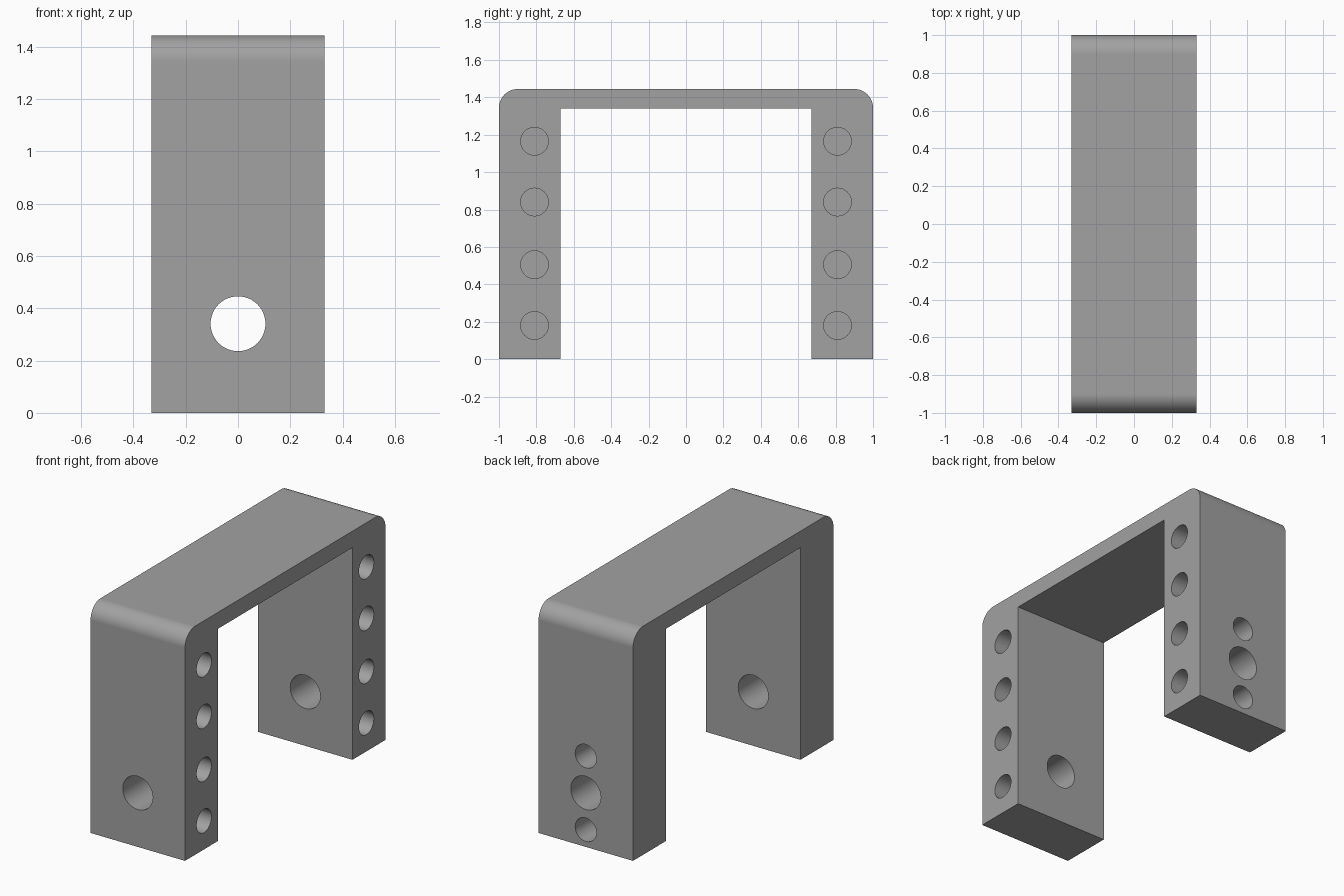
import bpy, bmesh
from math import radians, sin, cos
from mathutils import Matrix

if "Cube" in bpy.data.objects:
    bpy.data.objects.remove(bpy.data.objects["Cube"])

HALF_W, TOP, INNER_Y, INNER_Z, FILLET = 0.33, 1.444, 0.671, 1.34, 0.1
BLIND = 0.22


def make_object(name, bm):
    bmesh.ops.recalc_face_normals(bm, faces=bm.faces)
    mesh = bpy.data.meshes.new(name)
    bm.to_mesh(mesh)
    bm.free()
    obj = bpy.data.objects.new(name, mesh)
    bpy.context.collection.objects.link(obj)
    return obj


def add_pin(bm, axis, start, end, a, b, r):
    """Cylinder along x (a=y, b=z) or along y (a=x, b=z)."""
    mid = (start + end) / 2
    if axis == 'X':
        mat = Matrix.Translation((mid, a, b)) @ Matrix.Rotation(radians(90), 4, 'Y')
    else:
        mat = Matrix.Translation((a, mid, b)) @ Matrix.Rotation(radians(90), 4, 'X')
    bmesh.ops.create_cone(bm, cap_ends=True, segments=48, radius1=r, radius2=r,
                          depth=abs(end - start), matrix=mat)


# U-shaped body: half profile in (y, z), mirrored, then extruded along x
half = [(INNER_Y, INNER_Z), (INNER_Y, 0), (1, 0)]
half += [(1 - FILLET + FILLET * cos(radians(90 * i / 12)),
          TOP - FILLET + FILLET * sin(radians(90 * i / 12))) for i in range(13)]
profile = half + [(-y, z) for y, z in reversed(half)]
bm = bmesh.new()
face = bm.faces.new([bm.verts.new((-HALF_W, y, z)) for y, z in profile])
new = bmesh.ops.extrude_face_region(bm, geom=[face])['geom']
bmesh.ops.translate(bm, vec=(2 * HALF_W, 0, 0),
                    verts=[v for v in new if isinstance(v, bmesh.types.BMVert)])
bracket = make_object("bracket", bm)

# Dark grey finish
grey = bpy.data.materials.new("dark_grey")
grey.diffuse_color = (0.36, 0.36, 0.36, 1)
grey.use_nodes = True
grey.node_tree.nodes["Principled BSDF"].inputs["Base Color"].default_value = grey.diffuse_color
bracket.data.materials.append(grey)

# Hole cutters
bm = bmesh.new()
for y in (-0.81, 0.81):
    # blind screw holes in the right side of each leg
    for z in (0.18, 0.505, 0.84, 1.165):
        add_pin(bm, 'X', HALF_W - BLIND, HALF_W + 0.1, y, z, 0.074)
    # pivot hole through each leg
    s = 1 if y > 0 else -1
    add_pin(bm, 'Y', s * 0.5, s * 1.1, 0, 0.341, 0.105)
# blind holes above and below the rear pivot hole
for z in (0.109, 0.573):
    add_pin(bm, 'Y', 1 - BLIND, 1.1, 0, z, 0.074)
cutter = make_object("hole_cutter", bm)
cutter.data.materials.append(grey)
cutter.hide_render = True

# Cut the holes, then remove the cutter
mod = bracket.modifiers.new("holes", 'BOOLEAN')
mod.operation = 'DIFFERENCE'
mod.solver = 'EXACT'
mod.object = cutter
bpy.ops.object.select_all(action='DESELECT')
bracket.select_set(True)
bpy.context.view_layer.objects.active = bracket
bpy.ops.object.modifier_apply(modifier=mod.name)
bpy.data.objects.remove(cutter)

# Smooth fillets and holes, keeping the large faces flat
bpy.ops.object.shade_smooth_by_angle(angle=radians(30))
flat = bracket.modifiers.new("flat_faces", 'WEIGHTED_NORMAL')
flat.keep_sharp = True
